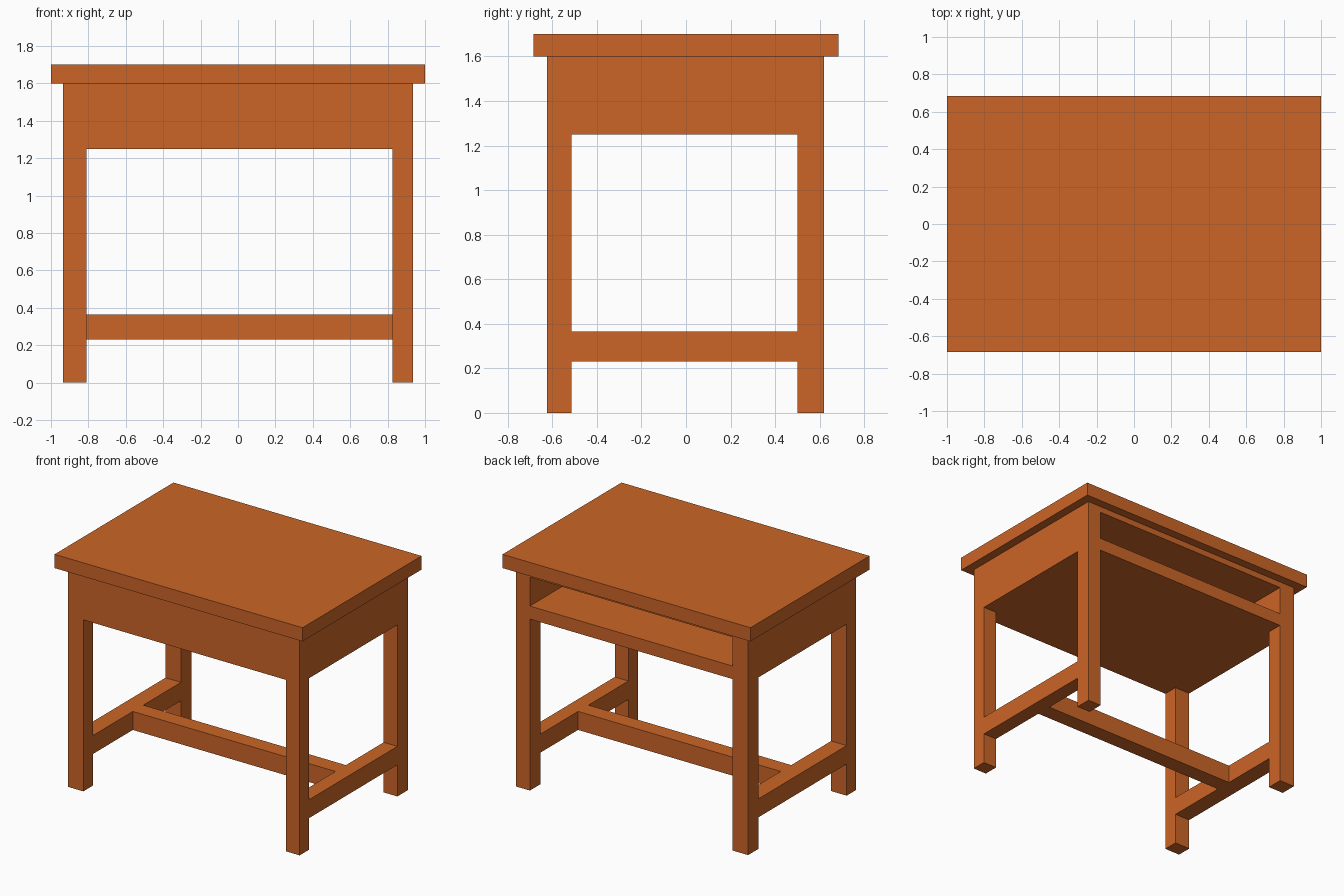
import bpy

if "Cube" in bpy.data.objects:
    bpy.data.objects.remove(bpy.data.objects["Cube"])

wood = bpy.data.materials.new("orange_wood")
wood.diffuse_color = (0.6, 0.13, 0.02, 1)
wood.use_nodes = True
wood.node_tree.nodes["Principled BSDF"].inputs["Base Color"].default_value = wood.diffuse_color


def box(name, x, y, z):
    """Box spanning the (min, max) range given on each axis."""
    spans = (x, y, z)
    bpy.ops.mesh.primitive_cube_add(size=1, location=[(a + b) / 2 for a, b in spans])
    ob = bpy.context.object
    ob.name = name
    ob.scale = [b - a for a, b in spans]
    bpy.ops.object.transform_apply(location=False, rotation=False, scale=True)
    ob.data.materials.append(wood)
    return ob


# Shared spans: leg columns, the gaps between them, and heights
LEG_X = {"left": (-0.935, -0.81), "right": (0.825, 0.935)}
LEG_Y = {"front": (-0.625, -0.515), "back": (0.50, 0.62)}
GAP_X = (-0.81, 0.825)
GAP_Y = (-0.515, 0.50)
APRON_Z = (1.25, 1.6)
STRETCHER_Z = (0.23, 0.365)

# Overhanging top
box("tabletop", (-1, 1), (-0.685, 0.685), (1.6, 1.7))

# Legs, with a side panel and low stretcher joining each pair
for side, x in LEG_X.items():
    for end, y in LEG_Y.items():
        box(f"{end}_{side}_leg", x, y, (0, 1.6))
    box(f"{side}_apron", x, GAP_Y, APRON_Z)
    box(f"{side}_stretcher", x, GAP_Y, STRETCHER_Z)

# Storage compartment, closed at the front and open at the back
box("front_apron", GAP_X, LEG_Y["front"], APRON_Z)
box("compartment_floor", GAP_X, (-0.515, 0.62), (1.25, 1.345))
box("compartment_ceiling", GAP_X, (-0.515, 0.62), (1.555, 1.6))

# Long stretcher down the middle
box("middle_stretcher", GAP_X, (-0.055, 0.065), STRETCHER_Z)
